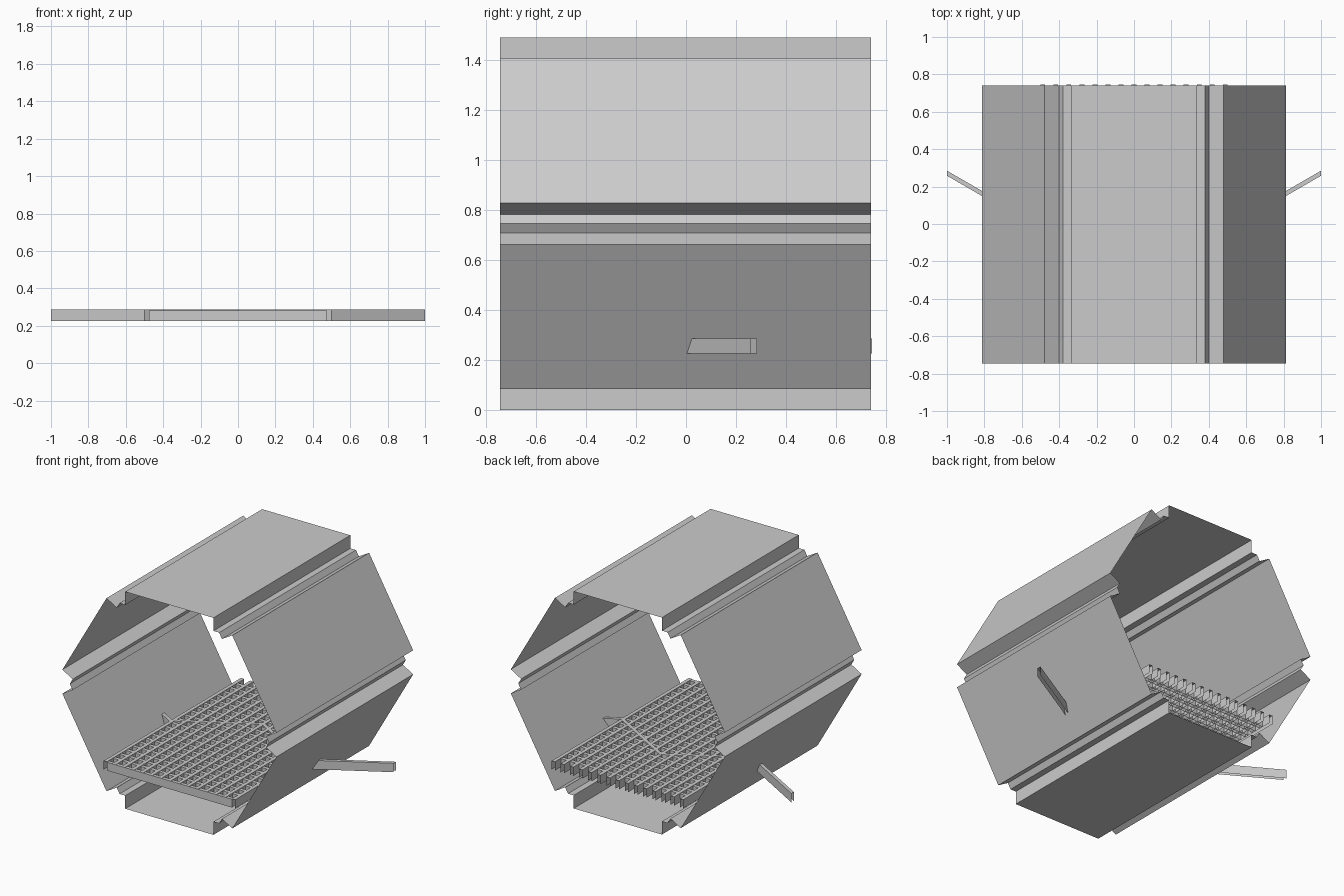
import bpy, bmesh, math
from mathutils import Matrix

if "Cube" in bpy.data.objects:
    bpy.data.objects.remove(bpy.data.objects["Cube"])

def make_object(name, strips):
    """Each strip is a list of rails (equal-length point lists) skinned with quads."""
    bm = bmesh.new()
    for rails in strips:
        rows = [[bm.verts.new(p) for p in rail] for rail in rails]
        for a, b in zip(rows, rows[1:]):
            for i in range(len(a) - 1):
                bm.faces.new((a[i], a[i + 1], b[i + 1], b[i]))
    mesh = bpy.data.meshes.new(name)
    bm.to_mesh(mesh)
    bm.free()
    obj = bpy.data.objects.new(name, mesh)
    bpy.context.collection.objects.link(obj)
    return obj

def channel(side_a, side_b, z0, z1):
    """Open-ended, open-bottomed bar between two plan-view lines."""
    return [[(x, y, z) for x, y in side]
            for side, z in ((side_a, z0), (side_a, z1), (side_b, z1), (side_b, z0))]

# Six thin wall panels, each with inward flanges and half of a corner ridge
CENTER, HALF, DROP, RIDGE = 0.745, 0.335, 0.09, 0.0433
Y0, Y1 = -0.745, 0.74
right = [(HALF, CENTER), (HALF, CENTER - DROP), (HALF + RIDGE, CENTER - DROP)]
profile = [(-x, z) for x, z in reversed(right)] + right
names = ["roof", "upper_right_wall", "lower_right_wall",
         "floor_shell", "lower_left_wall", "upper_left_wall"]
for i, name in enumerate(names):
    rot = Matrix.Rotation(math.radians(60 * i), 2)
    a = math.radians(-60 * i)
    pts = [(x * math.cos(a) - z * math.sin(a),
            x * math.sin(a) + z * math.cos(a) + CENTER) for x, z in profile]
    make_object(name, [[[(x, Y1, z) for x, z in pts], [(x, Y0, z) for x, z in pts]]])

# Walkway grating: lengthwise bars that stick out at the back
W, PITCH, ZB, ZT = 0.0125, 0.07, 0.225, 0.285
bars = []
for i in range(-7, 8):
    x = i * 0.0696
    bars.append(channel([(x - W, -0.745), (x - W, 0.745)],
                        [(x + W, -0.745), (x + W, 0.745)], ZB, ZT))
make_object("grating_long_bars", bars)

# Crosswise bars, slightly lower
bars = []
for i in range(21):
    y = -0.745 + W + i * PITCH
    bars.append(channel([(0.475, y - W), (-0.475, y - W)],
                        [(0.475, y + W), (-0.475, y + W)], ZB, ZT - 0.003))
make_object("grating_cross_bars", bars)

# Zigzag brace running through the grating and out of both side walls
zig = [(-1, 0.285), (-0.5, -0.004), (0, 0.285), (0.5, -0.004), (1, 0.285)]
make_object("zigzag_brace", [channel([(x, y - 0.027) for x, y in zig], zig, ZB, ZT + 0.001)])
